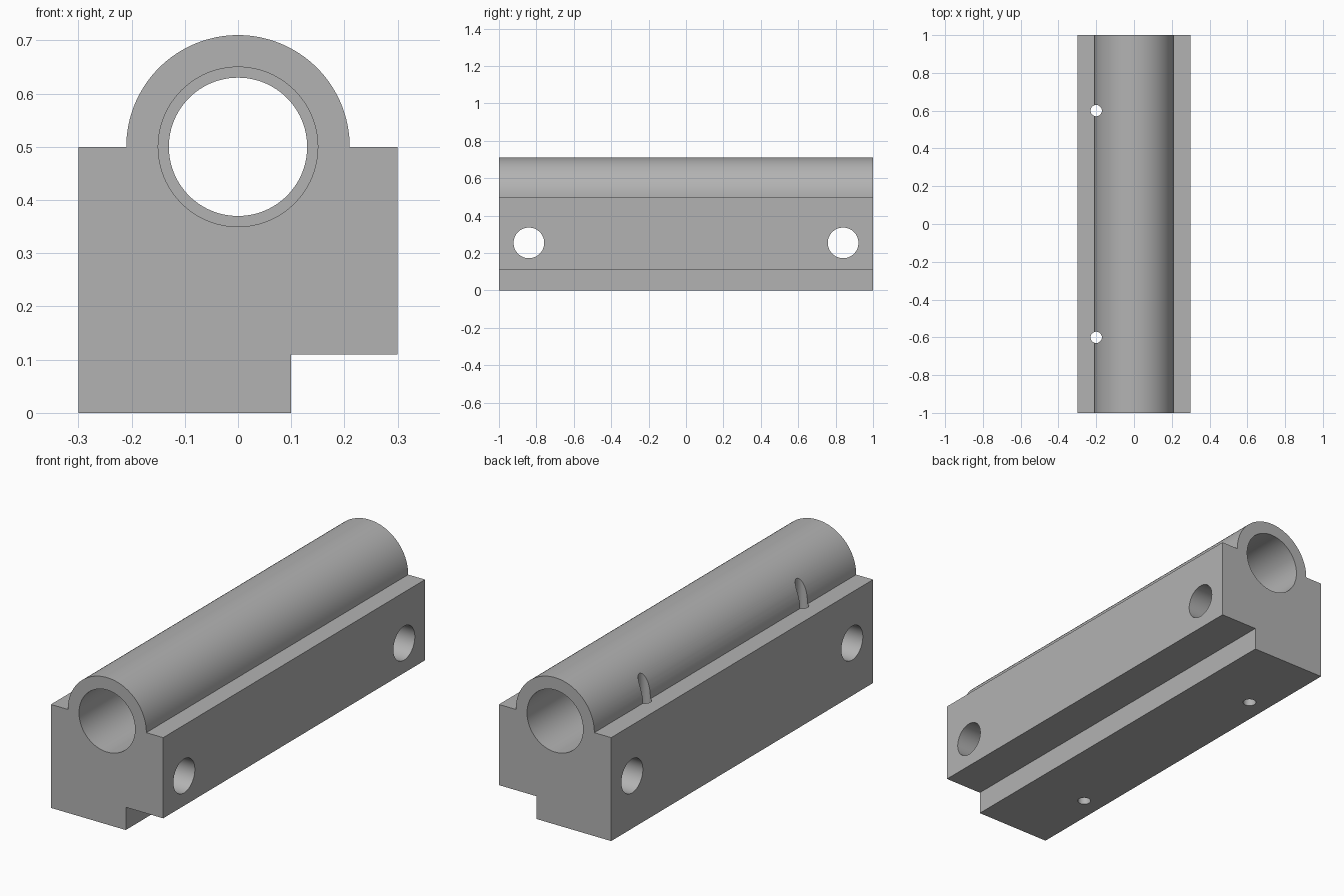
import bpy, bmesh, math
from mathutils import Matrix

default = bpy.data.objects.get("Cube")
if default:
    bpy.data.objects.remove(default, do_unlink=True)

grey = bpy.data.materials.new("plain grey")
grey.use_nodes = True
colour = (0.45, 0.45, 0.45, 1)
grey.diffuse_color = colour
grey.node_tree.nodes["Principled BSDF"].inputs["Base Color"].default_value = colour


def add_object(name, bm):
    bmesh.ops.recalc_face_normals(bm, faces=bm.faces)
    mesh = bpy.data.meshes.new(name)
    bm.to_mesh(mesh)
    bm.free()
    mesh.materials.append(grey)
    obj = bpy.data.objects.new(name, mesh)
    bpy.context.collection.objects.link(obj)
    return obj


def drill(target, centre, radius, length, axis, sides):
    """Cut a round hole of the given length around centre along an axis."""
    bm = bmesh.new()
    turn = {"X": Matrix.Rotation(math.pi / 2, 4, "Y"),
            "Y": Matrix.Rotation(math.pi / 2, 4, "X"),
            "Z": Matrix.Identity(4)}[axis]
    bmesh.ops.create_cone(bm, cap_ends=True, segments=sides, radius1=radius,
                          radius2=radius, depth=length,
                          matrix=Matrix.Translation(centre) @ turn)
    cutter = add_object("hole_cutter", bm)
    cutter.hide_render = True
    mod = target.modifiers.new("hole", "BOOLEAN")
    mod.operation = "DIFFERENCE"
    mod.solver = "EXACT"
    mod.object = cutter
    bpy.context.view_layer.objects.active = target
    bpy.ops.object.modifier_apply(modifier=mod.name)
    bpy.data.objects.remove(cutter, do_unlink=True)


# Block with a stepped underside and a round tube housing on top
BORE_Z, HOUSING_R, STEPS = 0.5, 0.21, 64
profile = [(-0.3, BORE_Z), (-0.3, 0), (0.1, 0), (0.1, 0.11), (0.3, 0.11), (0.3, BORE_Z)]
for i in range(STEPS + 1):
    a = math.pi * i / STEPS
    profile.append((HOUSING_R * math.cos(a), BORE_Z + HOUSING_R * math.sin(a)))

bm = bmesh.new()
end = bm.faces.new([bm.verts.new((x, -1, z)) for x, z in profile])
sweep = bmesh.ops.extrude_face_region(bm, geom=[end], use_keep_orig=True)
moved = [v for v in sweep["geom"] if isinstance(v, bmesh.types.BMVert)]
bmesh.ops.translate(bm, verts=moved, vec=(0, 2, 0))
block = add_object("bearing_block", bm)

# Main bore, widened into a bearing seat at each end
SEAT_DEPTH = 0.48
drill(block, (0, 0, BORE_Z), 0.13, 2.4, "Y", 96)
for side in (-1, 1):
    drill(block, (0, side, BORE_Z), 0.15, 2 * SEAT_DEPTH, "Y", 96)
    # Cross holes through the sides
    drill(block, (0, side * 0.84, 0.254), 0.082, 1, "X", 64)
    # Vertical screw holes beside the housing
    drill(block, (-0.2, side * 0.6, 0.4), 0.03, 1.2, "Z", 32)

bpy.ops.object.select_all(action="DESELECT")
block.select_set(True)
bpy.context.view_layer.objects.active = block
bpy.ops.object.shade_smooth_by_angle(angle=math.radians(30))
